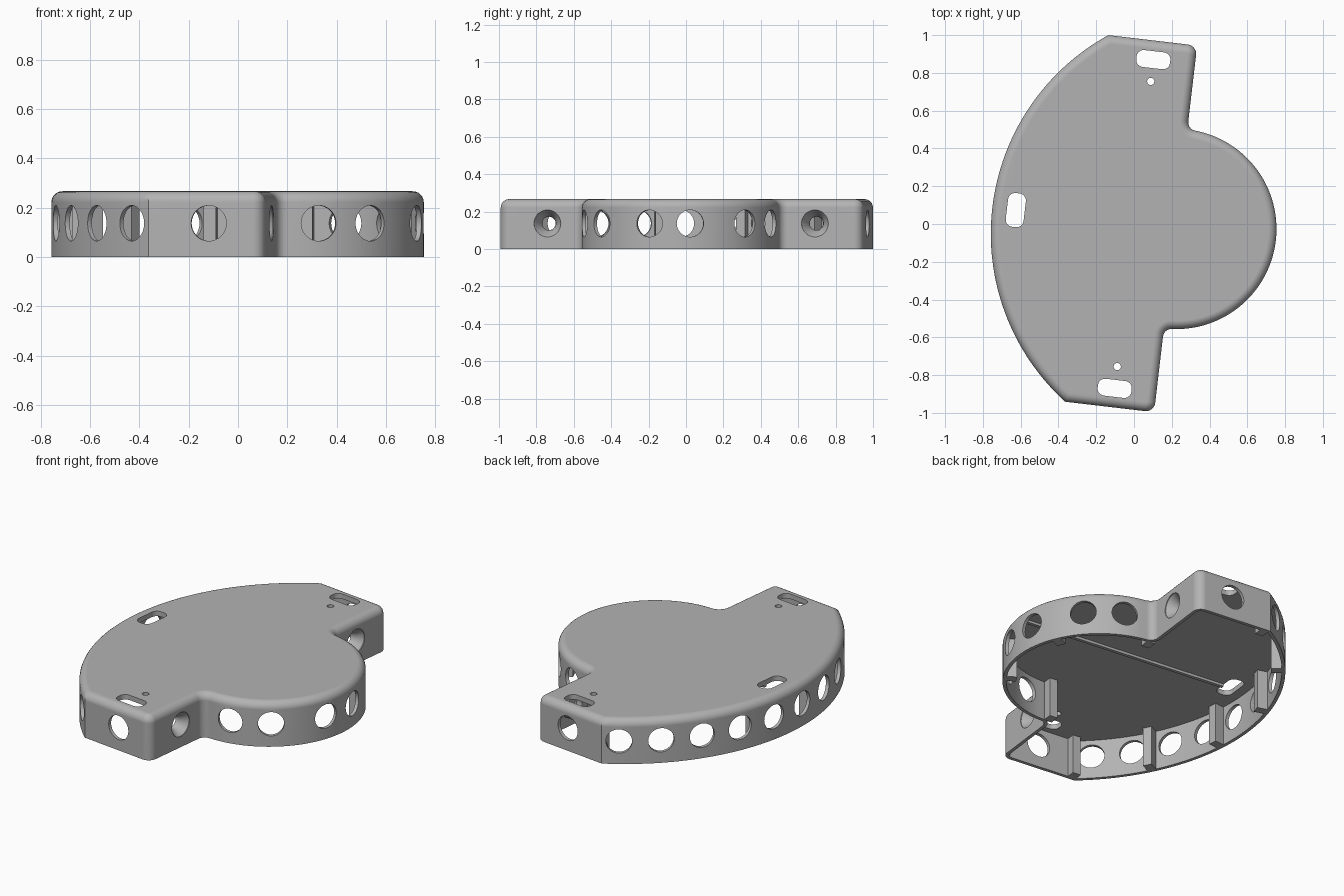
import bpy, bmesh
from math import sin, cos, pi, radians, asin, atan2, hypot, sqrt
from mathutils import Matrix, Vector

if "Cube" in bpy.data.objects:
    bpy.data.objects.remove(bpy.data.objects["Cube"], do_unlink=True)

TURN = Matrix.Rotation(radians(-6.7), 4, 'Z')   # whole part sits slightly turned
H, WALL, ROOF, ROUND = 0.267, 0.02, 0.03, 0.045
CX, CR = 0.226, 0.53        # round bay
AX, AR = 0.445, 1.2         # long curved side
ARM_X, END_Y = 0.222, 0.977
HOLE_R, HOLE_Z = 0.072, 0.137

grey = bpy.data.materials.new("plain_grey")
grey.use_nodes = True
grey.diffuse_color = (0.45, 0.45, 0.45, 1)
bsdf = grey.node_tree.nodes["Principled BSDF"]
bsdf.inputs["Base Color"].default_value = grey.diffuse_color
bsdf.inputs["Roughness"].default_value = 0.6


def make(name, bm):
    bmesh.ops.recalc_face_normals(bm, faces=bm.faces)
    bm.transform(TURN)
    mesh = bpy.data.meshes.new(name)
    bm.to_mesh(mesh)
    bm.free()
    mesh.materials.append(grey)
    obj = bpy.data.objects.new(name, mesh)
    bpy.context.collection.objects.link(obj)
    return obj


def smooth(obj):
    bpy.ops.object.select_all(action='DESELECT')
    obj.select_set(True)
    bpy.context.view_layer.objects.active = obj
    bpy.ops.object.shade_smooth_by_angle(angle=radians(30))


def arc(x, y, r, a, b, n):
    return [(x + r * cos(a + (b - a) * i / n), y + r * sin(a + (b - a) * i / n))
            for i in range(n + 1)]


def outline(d):
    """Footprint moved inward by d; the point count never changes."""
    fx, f, q = ARM_X + 0.045, 0.045, 0.05
    fy = sqrt((CR + f) ** 2 - (fx - CX) ** 2)
    t = asin((END_Y - d) / (AR - d))
    half = arc(CX, 0, CR - d, 0, atan2(fy, fx - CX), 28)
    half += arc(fx, fy, f + d, atan2(-fy, CX - fx), -pi, 8)[1:]
    half += arc(ARM_X - q, END_Y - q, q - d, 0, pi / 2, 8)
    half += arc(AX, 0, AR - d, pi - t, pi, 32)
    return half + [(x, -y) for x, y in half[-2:0:-1]]


def loft(bm, rings):
    loops = [[bm.verts.new((x, y, z)) for x, y in pts] for pts, z in rings]
    for a, b in zip(loops, loops[1:]):
        for i in range(len(a)):
            j = (i + 1) % len(a)
            bm.faces.new((a[i], a[j], b[j], b[i]))
    bm.faces.new(loops[0])
    bm.faces.new(loops[-1])


def add_box(bm, center, size, angle=0):
    m = (Matrix.Translation(center) @ Matrix.Rotation(angle, 4, 'Z')
         @ Matrix.Diagonal((*size, 1)))
    bmesh.ops.create_cube(bm, size=1, matrix=m)


def add_drill(bm, x, y, angle):
    direction = Vector((cos(angle), sin(angle), 0))
    m = (Matrix.Translation((x, y, HOLE_Z))
         @ direction.to_track_quat('Z', 'Y').to_matrix().to_4x4())
    bmesh.ops.create_cone(bm, cap_ends=True, segments=40, radius1=HOLE_R,
                          radius2=HOLE_R, depth=0.09, matrix=m)


def add_slot(bm, x, y, sx, sy, r):
    pts = []
    for k, (kx, ky) in enumerate(((1, 1), (-1, 1), (-1, -1), (1, -1))):
        pts += arc(x + kx * (sx / 2 - r), y + ky * (sy / 2 - r), r,
                   k * pi / 2, (k + 1) * pi / 2, 6)
    loft(bm, [(pts, H - 0.1), (pts, H + 0.05)])


# Hollow shell: inside of the roof, down the inner wall, up and over the rounded rim
bm = bmesh.new()
rings = [(outline(WALL), H - ROOF), (outline(WALL), 0), (outline(0), 0)]
for i in range(7):
    a = i / 6 * pi / 2
    rings.append((outline(ROUND * (1 - cos(a))), H - ROUND + ROUND * sin(a)))
loft(bm, rings)
shell = make("shell", bm)

# Round wall openings and roof slots
bm = bmesh.new()
for s in (1, -1):
    for k in range(5):
        a = pi + s * radians(5.55 + 11.1 * k)
        add_drill(bm, AX + AR * cos(a), AR * sin(a), a)
    for deg in (12, 47, 72):
        a = s * radians(deg)
        add_drill(bm, CX + CR * cos(a), CR * sin(a), a)
    add_drill(bm, -0.005, s * END_Y, pi / 2)
    add_drill(bm, ARM_X, s * 0.72, 0)
    add_slot(bm, 0, s * 0.876, 0.18, 0.09, 0.038)
    pin = arc(0, s * 0.76, 0.019, 0, 2 * pi, 24)[:-1]
    loft(bm, [(pin, H - 0.1), (pin, H + 0.05)])
add_slot(bm, -0.63, 0, 0.095, 0.18, 0.038)
cutter = make("opening_cutter", bm)
cutter.hide_render = True

cut = shell.modifiers.new("openings", 'BOOLEAN')
cut.object, cut.operation, cut.solver = cutter, 'DIFFERENCE', 'EXACT'
bpy.context.view_layer.objects.active = shell
bpy.ops.object.modifier_apply(modifier=cut.name)
bpy.data.objects.remove(cutter, do_unlink=True)
smooth(shell)
weights = shell.modifiers.new("even_shading", 'WEIGHTED_NORMAL')
weights.keep_sharp = True

# Inner posts that stand between the openings
bm = bmesh.new()
post_h = H - ROOF + 0.01
for s in (1, -1):
    for deg in (11.1, 33.3):
        a = pi + s * radians(deg)
        r = AR - 0.045
        add_box(bm, (AX + r * cos(a), r * sin(a), post_h / 2), (0.07, 0.05, post_h), a)
    for deg in (29.5, 90):
        a = s * radians(deg)
        r = CR - 0.045
        add_box(bm, (CX + r * cos(a), r * sin(a), post_h / 2), (0.06, 0.05, post_h), a)
    add_box(bm, (-0.222, s * 0.937, post_h / 2), (0.05, 0.06, post_h))
make("inner_posts", bm)

# Thin rib under the roof
bm = bmesh.new()
add_box(bm, (0.075, 0, H - ROOF - 0.005), (1.31, 0.02, 0.02))
make("roof_rib", bm)

# Tapered sockets behind the arm openings
for side, s in (("back", 1), ("front", -1)):
    bm = bmesh.new()
    profile = ((0.072, 0.004), (0.042, 0.045), (0.036, 0.07), (0.085, 0.07), (0.085, 0.004))
    n = 40
    loops = [[bm.verts.new((ARM_X - depth, s * 0.72 + r * cos(2 * pi * i / n),
                            HOLE_Z + r * sin(2 * pi * i / n))) for i in range(n)]
             for r, depth in profile]
    for k in range(len(loops)):
        a, b = loops[k - 1], loops[k]
        for i in range(n):
            bm.faces.new((a[i - 1], a[i], b[i], b[i - 1]))
    smooth(make(side + "_socket", bm))
